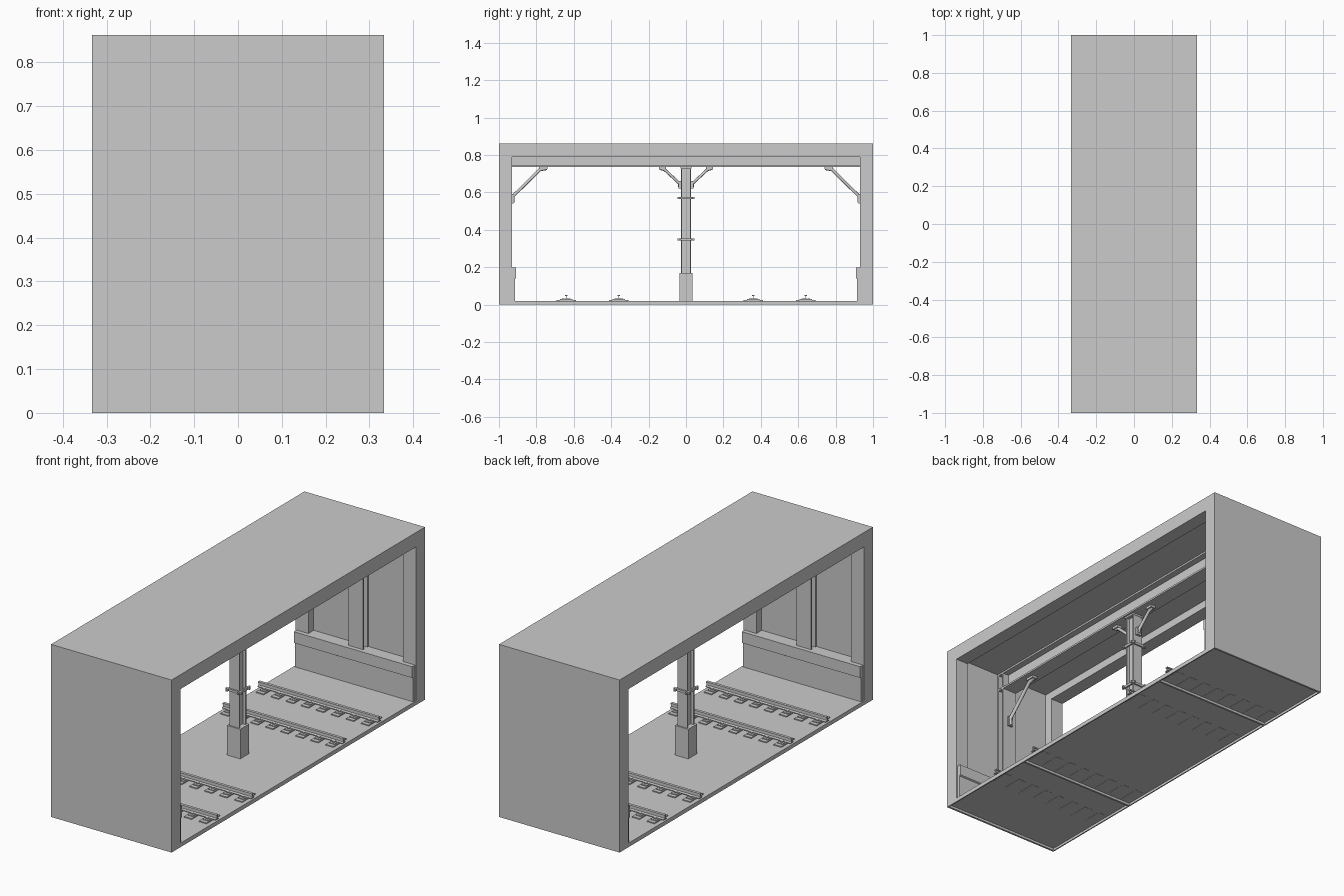
import bpy, bmesh
from mathutils import Vector

cube = bpy.data.objects.get("Cube")
if cube:
    bpy.data.objects.remove(cube, do_unlink=True)

GREY = (0.6, 0.6, 0.6, 1)
mat = bpy.data.materials.new("concrete grey")
mat.use_nodes = True
mat.diffuse_color = GREY
mat.node_tree.nodes["Principled BSDF"].inputs["Base Color"].default_value = GREY

HALF_X, FLOOR, OPEN_Y, OPEN_Z, TOP = 0.333, 0.02, 0.93, 0.79, 0.862
WALL_Y, CEILING, BEAM_Z = 0.972, 0.83, 0.737


def finish(name, bm):
    bmesh.ops.recalc_face_normals(bm, faces=bm.faces)
    mesh = bpy.data.meshes.new(name)
    bm.to_mesh(mesh)
    bm.free()
    mesh.materials.append(mat)
    obj = bpy.data.objects.new(name, mesh)
    bpy.context.collection.objects.link(obj)
    return obj


def add_box(bm, x, y, z):
    """Box from three (low, high) ranges."""
    made = bmesh.ops.create_cube(bm, size=1)["verts"]
    for v in made:
        for i, (lo, hi) in enumerate((x, y, z)):
            v.co[i] = lo if v.co[i] < 0 else hi


def boxes(name, *ranges):
    bm = bmesh.new()
    for r in ranges:
        add_box(bm, *r)
    return finish(name, bm)


def prism(name, profile, start, end, u, v):
    """Extrude a 2D profile, laid out on axes u and v, from start to end."""
    bm = bmesh.new()
    start, end, u, v = map(Vector, (start, end, u, v))
    face = bm.faces.new([bm.verts.new(start + u * a + v * b) for a, b in profile])
    ext = bmesh.ops.extrude_face_region(bm, geom=[face])["geom"]
    bmesh.ops.translate(bm, vec=end - start,
                        verts=[g for g in ext if isinstance(g, bmesh.types.BMVert)])
    return finish(name, bm)


def i_profile(w, h, flange, web):
    """I-section: flanges of half width w at both ends of half height h."""
    half = [(w, -h), (w, flange - h), (web, flange - h),
            (web, h - flange), (w, h - flange), (w, h)]
    return half + [(-a, b) for a, b in reversed(half)]


def tube(name, points, radius):
    curve = bpy.data.curves.new(name, "CURVE")
    curve.dimensions = "3D"
    curve.bevel_depth = radius
    curve.bevel_resolution = 2
    curve.use_fill_caps = True
    line = curve.splines.new("POLY")
    line.points.add(len(points) - 1)
    for p, co in zip(line.points, points):
        p.co = (*co, 1)
    curve.materials.append(mat)
    obj = bpy.data.objects.new(name, curve)
    bpy.context.collection.objects.link(obj)


# Tunnel shell: end frames around a recessed interior and a hollow underside
shell = boxes("tunnel_shell", ((-HALF_X, HALF_X), (-1, 1), (0, TOP)))
cuts = [((-1, 1), (-OPEN_Y, OPEN_Y), (FLOOR, OPEN_Z)),
        ((-0.262, 0.262), (-WALL_Y, WALL_Y), (FLOOR, CEILING)),
        ((-0.327, 0.327), (-0.99, 0.99), (-0.1, 0.012))]
for r in cuts:
    cutter = boxes("shell_cutter", r)
    mod = shell.modifiers.new("cut", "BOOLEAN")
    mod.operation = "DIFFERENCE"
    mod.solver = "EXACT"
    mod.object = cutter
    bpy.context.view_layer.objects.active = shell
    bpy.ops.object.modifier_apply(modifier=mod.name)
    bpy.data.objects.remove(cutter, do_unlink=True)
for y in (-0.43, 0.58):
    boxes("underside_rib", ((-0.327, 0.327), (y - 0.005, y + 0.005), (0, 0.013)))

# Roof beam across the middle
mid_z = (BEAM_Z + CEILING) / 2
prism("roof_beam", i_profile(0.04, (CEILING - BEAM_Z) / 2, 0.009, 0.007),
      (0, -WALL_Y, mid_z), (0, WALL_Y, mid_z), (1, 0, 0), (0, 0, 1))

# Centre column with footing, cap and clamp bands
boxes("column_footing", ((-0.037, 0.037), (-0.035, 0.035), (FLOOR, 0.168)))
prism("centre_column", i_profile(0.027, 0.028, 0.007, 0.012),
      (0, 0, 0.168), (0, 0, BEAM_Z), (1, 0, 0), (0, 1, 0))
boxes("column_cap", ((-0.03, 0.03), (-0.03, 0.03), (0.728, BEAM_Z)))
for z in (0.348, 0.57):
    band = (z - 0.006, z + 0.006)
    bars = []
    for s in (-1, 1):
        edge = sorted((s * 0.028, s * 0.036))
        bars += [((-0.045, 0.045), edge, band), (edge, (-0.046, 0.046), band)]
    boxes("column_clamp", *bars)

for s in (-1, 1):
    def span(a, b):
        return tuple(sorted((s * a, s * b)))

    # Wall ledge with a projecting coping
    ledge = [(WALL_Y, FLOOR), (0.915, FLOOR), (0.915, 0.138), (0.908, 0.142),
             (0.908, 0.198), (WALL_Y, 0.198)]
    prism("wall_ledge", ledge, (-0.327, 0, 0), (0.327, 0, 0), (0, s, 0), (0, 0, 1))

    # Wall column
    mid_y = s * (OPEN_Y + WALL_Y) / 2
    prism("wall_column", i_profile(0.04, (WALL_Y - OPEN_Y) / 2, 0.008, 0.007),
          (0, mid_y, 0.19), (0, mid_y, CEILING), (1, 0, 0), (0, 1, 0))

    # Diagonal braces with end pads
    tube("wall_brace", [(0, s * 0.925, 0.545), (0, s * 0.925, 0.58),
                        (0, s * 0.78, 0.722), (0, s * 0.745, 0.728)], 0.009)
    tube("column_brace", [(0, s * 0.035, 0.63), (0, s * 0.037, 0.65),
                          (0, s * 0.115, 0.722), (0, s * 0.14, 0.728)], 0.008)
    boxes("brace_pads",
          ((-0.014, 0.014), span(0.74, 0.785), (0.725, BEAM_Z)),
          ((-0.014, 0.014), span(0.922, 0.932), (0.54, 0.59)),
          ((-0.014, 0.014), span(0.108, 0.145), (0.725, BEAM_Z)),
          ((-0.014, 0.014), span(0.028, 0.04), (0.62, 0.66)))

    # Two rails per track on separate sleeper blocks
    for y in (0.36, 0.64):
        c = s * y
        rail = [(0.012, 0.028), (0.012, 0.031), (0.002, 0.034), (0.002, 0.045),
                (0.007, 0.046), (0.007, 0.052)]
        rail += [(-a, b) for a, b in reversed(rail)]
        prism("rail", rail, (-HALF_X, c, 0), (HALF_X, c, 0), (0, 1, 0), (0, 0, 1))
        blocks = []
        for i in range(8):
            x = (i - 3.5) * 0.083
            blocks.append(((x - 0.021, x + 0.021), (c - 0.053, c + 0.053), (0.011, 0.025)))
            blocks.append(((x - 0.015, x + 0.015), (c - 0.034, c + 0.034), (0.024, 0.029)))
            for side in (-1, 1):
                k = c + side * 0.017
                blocks.append(((x - 0.006, x + 0.006), (k - 0.006, k + 0.006), (0.028, 0.034)))
        boxes("sleeper_blocks", *blocks)
